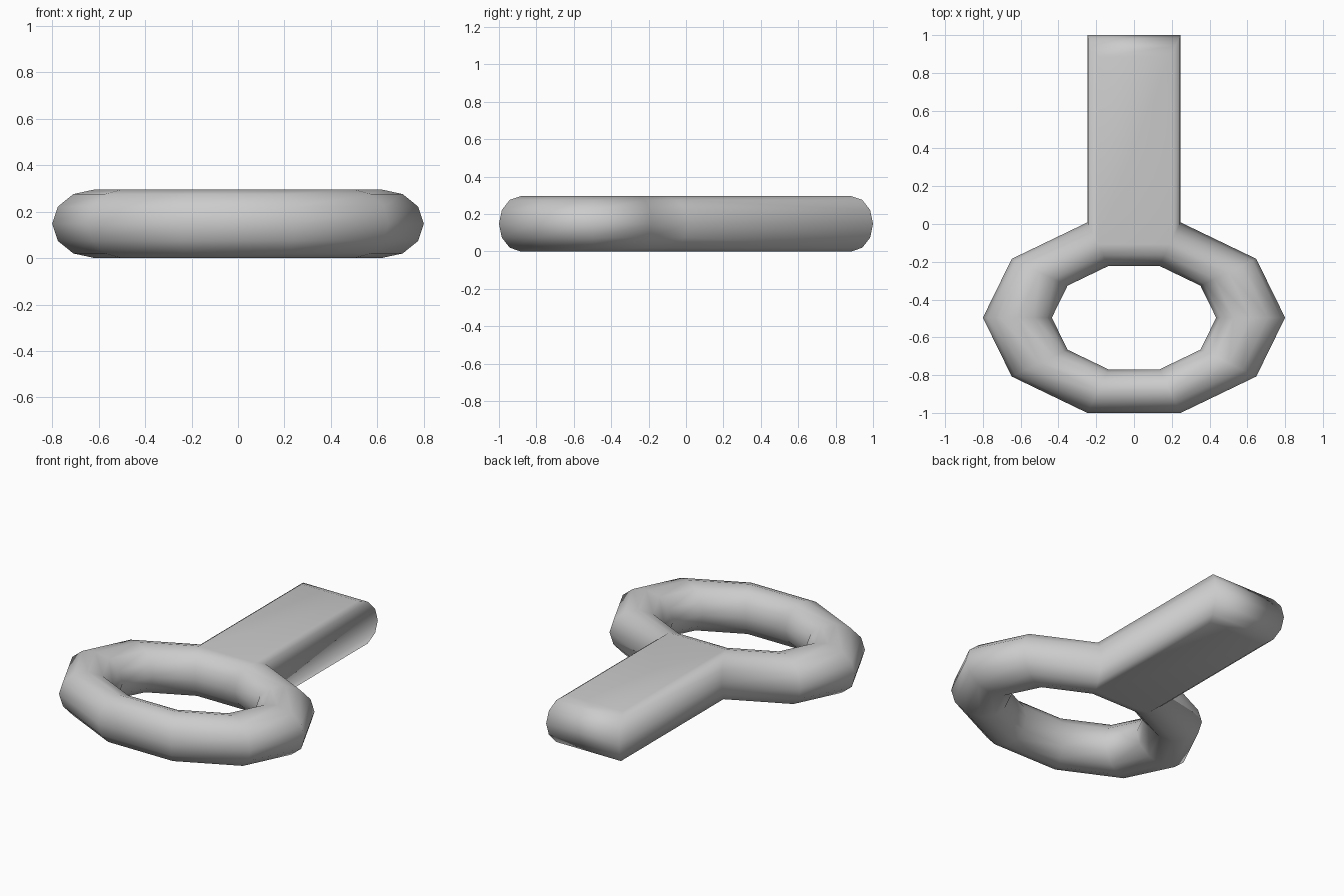
import bpy, bmesh
from mathutils import Matrix

if "Cube" in bpy.data.objects:
    bpy.data.objects.remove(bpy.data.objects["Cube"])

MAJOR, MINOR = 0.6175, 0.1825
HALF_H = 0.1475
Y_SCALE = 0.6625

# Oval ring: ten-sided torus with a twelve-sided cross-section
bpy.ops.mesh.primitive_torus_add(major_segments=10, minor_segments=12,
                                 major_radius=MAJOR, minor_radius=MINOR)
ring = bpy.context.object
ring.name = "ring_with_handle"

bm = bmesh.new()
bm.from_mesh(ring.data)
scale = Matrix.Diagonal((1, Y_SCALE, HALF_H / MINOR, 1))

# Outer half of the rear ring segment, to be pulled out as the handle
def is_rear_outer(face):
    c = face.calc_center_median()
    rear = c.y > 0 and all(abs(v.co.x) < 0.26 for v in face.verts)
    return rear and all(v.co.xy.length > MAJOR - 1e-3 for v in face.verts)

rear = [f for f in bm.faces if is_rear_outer(f)]
bmesh.ops.transform(bm, matrix=scale, verts=bm.verts)
half_y = max(v.co.y for v in bm.verts)

# Handle: extrude the selected faces straight back
new = bmesh.ops.extrude_face_region(bm, geom=rear)["geom"]
verts = [g for g in new if isinstance(g, bmesh.types.BMVert)]
bmesh.ops.translate(bm, verts=verts, vec=(0, 2 - 2 * half_y, 0))
left = [f for f in rear if f.is_valid]
if left:
    bmesh.ops.delete(bm, geom=left, context='FACES')

# Place on the ground and smooth
bmesh.ops.translate(bm, verts=bm.verts, vec=(0, half_y - 1, HALF_H))
bmesh.ops.recalc_face_normals(bm, faces=bm.faces)
for f in bm.faces:
    f.smooth = True
bm.to_mesh(ring.data)
bm.free()
ring.location = (0, 0, 0)
